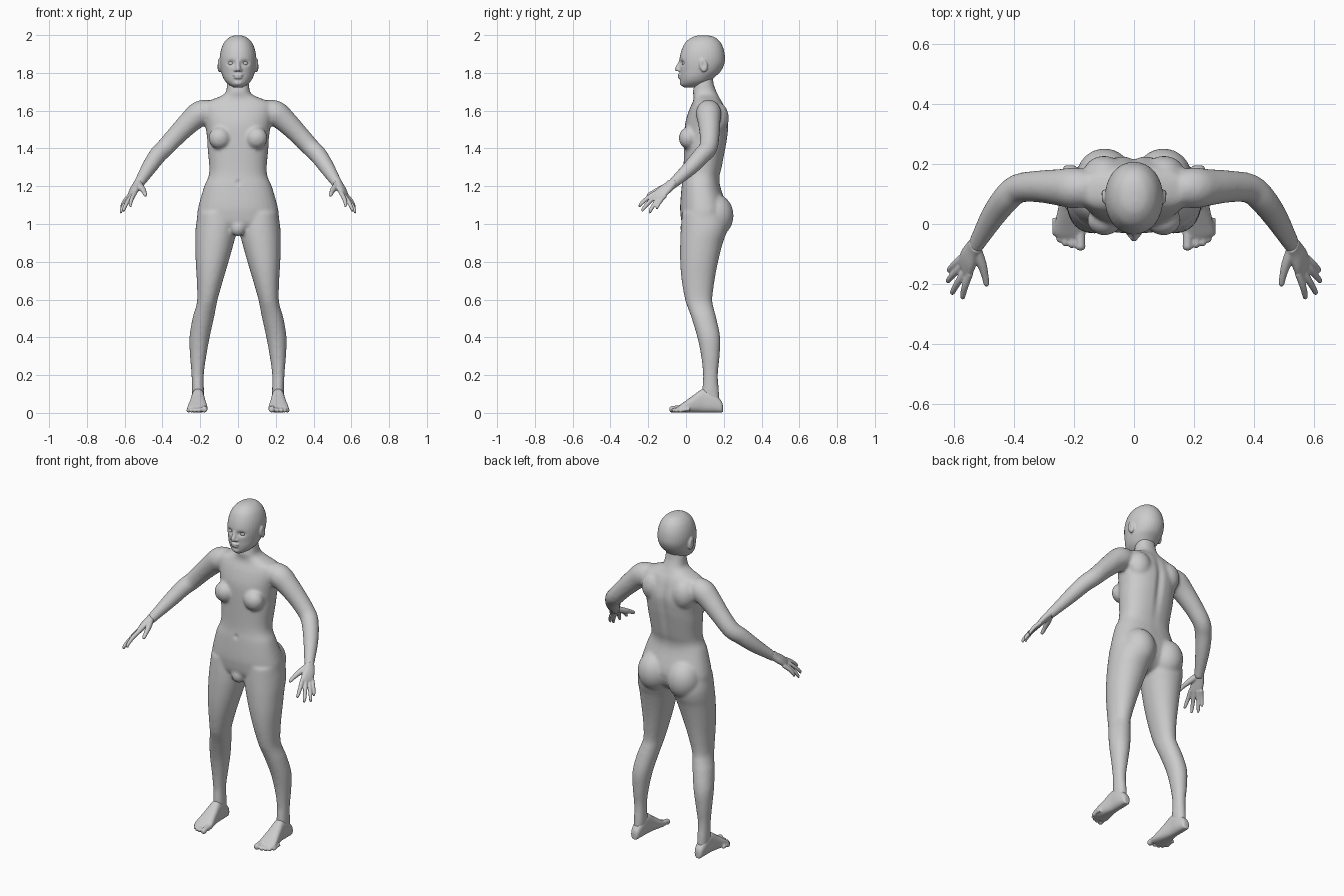
import bpy, bmesh, math
from mathutils import Vector, Matrix

X, Y, Z = Vector((1, 0, 0)), Vector((0, 1, 0)), Vector((0, 0, 1))


def smooth_rows(rows, steps):
    """Catmull-Rom interpolation of equal-length number rows."""
    out = []
    for i in range(len(rows) - 1):
        a, b = rows[max(i - 1, 0)], rows[i]
        c, d = rows[i + 1], rows[min(i + 2, len(rows) - 1)]
        for k in range(steps):
            t = k / steps
            out.append([0.5 * (2 * q + (r - p) * t + (2 * p - 5 * q + 4 * r - s) * t * t
                               + (3 * q - p - 3 * r + s) * t ** 3)
                        for p, q, r, s in zip(a, b, c, d)])
    return out + [list(rows[-1])]


def loft(bm, rings, sides=32, e=2.0):
    """Closed tube through (centre, half-axis u, half-axis v) rings."""
    loops = []
    for c, u, v in rings:
        loop = []
        for k in range(sides):
            a = 2 * math.pi * k / sides
            cu = math.copysign(abs(math.cos(a)) ** (2 / e), math.cos(a))
            sv = math.copysign(abs(math.sin(a)) ** (2 / e), math.sin(a))
            loop.append(bm.verts.new(c + u * cu + v * sv))
        loops.append(loop)
    faces = [bm.faces.new(loops[0]), bm.faces.new(loops[-1][::-1])]
    for a, b in zip(loops, loops[1:]):
        for k in range(sides):
            n = (k + 1) % sides
            faces.append(bm.faces.new((a[k], b[k], b[n], a[n])))
    bmesh.ops.recalc_face_normals(bm, faces=faces)


def stack(bm, rows, s=1, e=2.2):
    """Horizontal sections: z, x min, x max, y front, y back."""
    loft(bm, [(Vector((s * (a + b) / 2, (f + g) / 2, z)), X * (b - a) / 2, Y * (g - f) / 2)
              for z, a, b, f, g in smooth_rows(rows, 4)], e=e)


def tube(bm, rows, s=1, sides=20):
    """Round limb along points: x, y, z, radius."""
    pts = smooth_rows(rows, 4)
    pos = [Vector((s * p[0], p[1], p[2])) for p in pts]
    rings = []
    for i, p in enumerate(pts):
        t = (pos[min(i + 1, len(pos) - 1)] - pos[max(i - 1, 0)]).normalized()
        u = t.cross(Z).normalized()
        rings.append((pos[i], u * p[3], u.cross(t) * p[3]))
    loft(bm, rings, sides)


def blob(bm, c, r, rot=0):
    m = Matrix.Translation(c) @ Matrix.Rotation(rot, 4, 'X') @ Matrix.Diagonal((*r, 1))
    bmesh.ops.create_uvsphere(bm, u_segments=24, v_segments=16, radius=1, matrix=m)


def finish(name, bm, voxel=0, iters=0, mirror=False, dents=()):
    """Fuse the pieces into one skin, then press in soft hollows."""
    me = bpy.data.meshes.new(name)
    bm.to_mesh(me)
    bm.free()
    ob = bpy.data.objects.new(name, me)
    bpy.context.collection.objects.link(ob)
    if voxel:
        m = ob.modifiers.new("fuse", 'REMESH')
        m.mode, m.voxel_size = 'VOXEL', voxel
        m = ob.modifiers.new("relax", 'SMOOTH')
        m.factor, m.iterations = 0.5, iters
    if mirror:
        m = ob.modifiers.new("mirror", 'MIRROR')
        m.use_mirror_merge = False
    new = bpy.data.meshes.new_from_object(ob.evaluated_get(bpy.context.evaluated_depsgraph_get()))
    ob.modifiers.clear()
    ob.data = new
    for c, r, off in dents:
        for v in new.vertices:
            d = sum(((v.co[i] - c[i]) / r[i]) ** 2 for i in range(3))
            if d < 9:
                v.co += Vector(off) * math.exp(-d)
    new.shade_smooth()
    return ob


# Body: neck and torso sections (z, half width, front, back)
bm = bmesh.new()
torso = [(1.80, .05, .05, .14), (1.74, .058, .045, .147), (1.70, .064, .036, .162),
         (1.68, .085, .04, .172), (1.66, .135, .04, .183), (1.64, .18, .033, .195),
         (1.60, .188, .015, .21), (1.53, .175, -.005, .226), (1.45, .163, -.01, .219),
         (1.40, .161, -.011, .21), (1.30, .152, -.013, .19), (1.25, .157, -.016, .178),
         (1.20, .179, -.023, .182), (1.10, .208, -.031, .213), (1.05, .216, -.029, .215),
         (1.0, .21, -.02, .2), (.96, .15, .01, .16), (.945, .06, .04, .12)]
stack(bm, [(z, -w, w, f, b) for z, w, f, b in torso], e=2.3)
blob(bm, (0, .005, .98), (.04, .035, .045))

# Legs, arms, chest and seat masses on both sides
leg = [(1.06, .02, .212, -.02, .20), (1.0, .008, .222, -.026, .22), (.95, .01, .226, -.029, .213),
       (.9, .022, .226, -.031, .195), (.8, .05, .224, -.031, .17), (.7, .08, .218, -.023, .151),
       (.6, .108, .216, -.005, .139), (.55, .118, .226, .012, .148), (.5, .128, .241, .03, .161),
       (.4, .15, .257, .06, .181), (.3, .168, .254, .08, .178), (.2, .181, .246, .09, .169),
       (.1, .18, .243, .085, .176), (.05, .185, .24, .09, .18)]
arm = [(.15, .12, 1.60, .06), (.20, .12, 1.585, .068), (.25, .122, 1.545, .061),
       (.32, .125, 1.475, .053), (.385, .118, 1.405, .049), (.425, .085, 1.365, .047),
       (.47, .025, 1.30, .041), (.52, -.06, 1.222, .029), (.535, -.085, 1.20, .026)]
for s in (-1, 1):
    stack(bm, leg, s, 2.1)
    tube(bm, arm, s)
    blob(bm, (s * .098, .012, 1.455), (.058, .05, .058))
    blob(bm, (s * .098, .152, 1.045), (.096, .1, .115))
    blob(bm, (s * .10, .165, 1.56), (.07, .062, .085))
hollows = [((0, .23, 1.45), (.02, .05, .2), (0, -.012, 0)),
           ((0, -.02, 1.22), (.01, .02, .012), (0, .008, 0))]
finish("body", bm, .009, 6, dents=hollows)

# Head: skull sections, nose, lips, chin, ears
bm = bmesh.new()
skull = [(1.999, .012, .07, .11), (1.99, .043, .035, .15), (1.965, .071, .0, .18),
         (1.93, .088, -.02, .198), (1.89, .096, -.032, .206), (1.85, .096, -.036, .204),
         (1.81, .09, -.033, .185), (1.78, .081, -.032, .155), (1.755, .067, -.03, .13),
         (1.735, .045, -.025, .10), (1.722, .02, -.01, .06)]
stack(bm, [(z, -w, w, f, b) for z, w, f, b in skull], e=2.1)
tube(bm, [(0, -.03, 1.862, .009), (0, -.038, 1.84, .011), (0, -.046, 1.822, .013),
          (0, -.042, 1.812, .012)])
blob(bm, (0, -.033, 1.789), (.026, .012, .008))
blob(bm, (0, -.032, 1.776), (.022, .012, .008))
blob(bm, (0, -.02, 1.748), (.025, .014, .016))
for s in (-1, 1):
    blob(bm, (s * .013, -.036, 1.815), (.01, .011, .009))
    blob(bm, (s * .099, .092, 1.84), (.012, .022, .037), .2)
sockets = [((s * .037, -.03, 1.852), (.022, .03, .014), (0, .014, 0)) for s in (-1, 1)]
concha = [((s * .115, .09, 1.842), (.012, .011, .02), (-s * .008, 0, 0)) for s in (-1, 1)]
finish("head", bm, .005, 3, dents=sockets + concha)

# Eyes
bm = bmesh.new()
for s in (-1, 1):
    blob(bm, (s * .037, -.004, 1.85), (.017, .017, .013))
finish("eyes", bm)

# Hands: palm, four fingers, thumb
bm = bmesh.new()
across = Vector((.42, .88, -.12)).normalized()
normal = Vector((.07, -.15, -.16)).cross(across).normalized()
palm = [(.525, -.068, 1.222, .027, .023), (.535, -.085, 1.205, .031, .021),
        (.55, -.115, 1.18, .039, .019), (.562, -.143, 1.155, .04, .014),
        (.566, -.152, 1.147, .034, .009)]
loft(bm, [(Vector(r[:3]), across * r[3], normal * r[4]) for r in smooth_rows(palm, 3)], e=2.4)
fingers = [((.547, -.165, 1.163), (.566, -.245, 1.09)), ((.557, -.15, 1.155), (.602, -.23, 1.066)),
           ((.566, -.13, 1.15), (.617, -.19, 1.057)), ((.574, -.112, 1.15), (.613, -.153, 1.078))]
for base, tip in fingers:
    b, t = Vector(base), Vector(tip)
    bend = Vector((.006, -.004, .006))
    tube(bm, [(*b.lerp(t, f), r) if f in (0, 1) else (*(b.lerp(t, f) + bend), r)
              for f, r in ((0, .0125), (.45, .0115), (.9, .009), (1, .005))], sides=14)
tube(bm, [(.522, -.092, 1.205, .018), (.506, -.135, 1.185, .016), (.496, -.172, 1.168, .012),
          (.491, -.198, 1.154, .010), (.49, -.207, 1.149, .005)], sides=14)
finish("hands", bm, .004, 2, mirror=True)

# Feet: heel-to-ball sections (y, inner x, outer x, top z), then toes
bm = bmesh.new()
foot = [(.195, .2, .226, .04), (.185, .188, .237, .065), (.14, .18, .244, .11),
        (.09, .178, .246, .125), (.04, .171, .255, .092), (-.01, .162, .266, .056),
        (-.035, .162, .266, .038), (-.05, .17, .25, .026)]
loft(bm, [(Vector(((a + b) / 2, y, h / 2 + .002)), X * (b - a) / 2, Z * (h / 2))
          for y, a, b, h in smooth_rows(foot, 4)], e=2.6)
for x, y, r in ((.178, -.088, .017), (.207, -.08, .0125), (.229, -.074, .012),
                (.248, -.061, .0115), (.262, -.04, .011)):
    tube(bm, [(x, y + .06, r + .008, r), (x, y + .03, r + .006, r * .9),
              (x, y + .01, r + .001, r), (x, y, r, r * .5)], sides=14)
finish("feet", bm, .005, 3, mirror=True)
